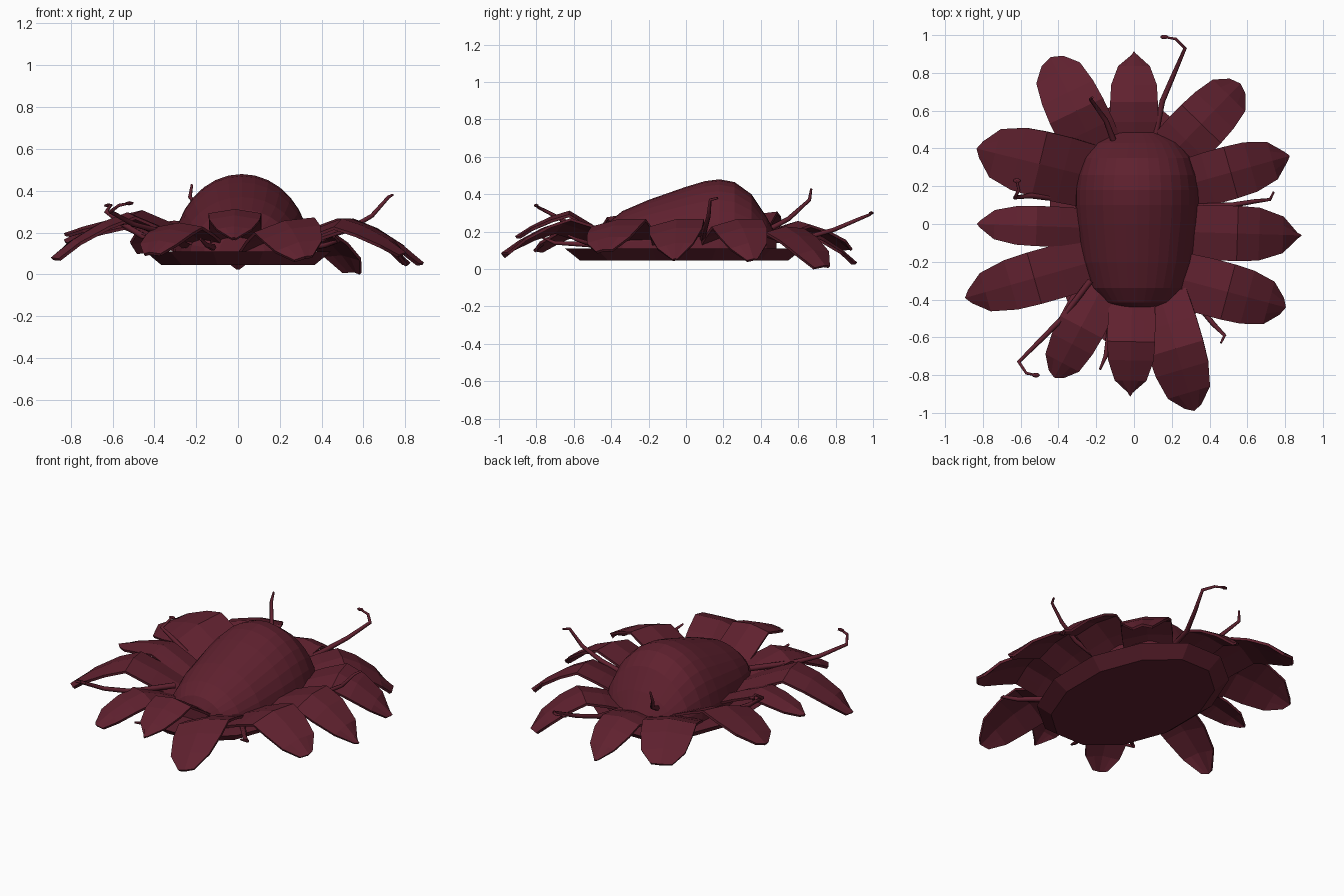
import bpy
import bmesh
import math
from mathutils import Vector

cube = bpy.data.objects.get("Cube")
if cube:
    bpy.data.objects.remove(cube, do_unlink=True)

maroon = bpy.data.materials.new("dark_maroon")
maroon.use_nodes = True
colour = (0.115, 0.015, 0.028, 1)
maroon.diffuse_color = colour
maroon.node_tree.nodes["Principled BSDF"].inputs["Base Color"].default_value = colour


def add_object(name, data):
    data.materials.append(maroon)
    obj = bpy.data.objects.new(name, data)
    bpy.context.scene.collection.objects.link(obj)
    return obj


def loft(name, rows, closed=False, caps=False):
    """Skin a list of point rows with quads."""
    bm = bmesh.new()
    rings = [[bm.verts.new(p) for p in row] for row in rows]
    count = len(rings[0])
    for a, b in zip(rings, rings[1:]):
        for i in range(count if closed else count - 1):
            j = (i + 1) % count
            bm.faces.new((a[i], a[j], b[j], b[i]))
    if caps:
        bm.faces.new(rings[0])
        bm.faces.new(rings[-1])
    bmesh.ops.recalc_face_normals(bm, faces=bm.faces)
    mesh = bpy.data.meshes.new(name)
    bm.to_mesh(mesh)
    bm.free()
    return add_object(name, mesh)


# Flared base plate
def plate_ring(rx, ry, z, sides=12):
    angles = [math.tau * (i + 0.5) / sides for i in range(sides)]
    return [(rx * math.cos(a), ry * math.sin(a) - 0.01, z) for a in angles]


loft("base_plate", [plate_ring(0.38, 0.575, 0.045), plate_ring(0.46, 0.66, 0.11)],
     closed=True, caps=True)

# Domed body: y, half width, top height
stations = [
    (-0.44, 0.11, 0.20), (-0.415, 0.18, 0.25), (-0.34, 0.245, 0.31),
    (-0.20, 0.29, 0.37), (0.0, 0.32, 0.44), (0.10, 0.328, 0.47),
    (0.18, 0.328, 0.48), (0.26, 0.318, 0.465), (0.35, 0.29, 0.40),
    (0.43, 0.23, 0.28), (0.485, 0.13, 0.18),
]


def arch(y, half, top, steps=16, bottom=0.1):
    angles = [math.pi * i / steps for i in range(steps + 1)]
    return [(0.018 + half * math.cos(a), y, bottom + (top - bottom) * math.sin(a))
            for a in angles]


loft("domed_body", [arch(*s) for s in stations], closed=True, caps=True)

# Petals: base xy, tip xyz, peak height, width, roll, tip bluntness
petals = {
    "back": ((0, 0.42), (0, 0.91, 0.03), 0.2, 0.25, 0, 0.08),
    "back_left": ((0.18, 0.35), (0.56, 0.74, 0.015), 0.22, 0.29, 0.01, 0.4),
    "left_rear": ((0.25, 0.2), (0.82, 0.36, 0.05), 0.26, 0.28, 0.02, 0.2),
    "left_middle": ((0.26, -0.04), (0.885, -0.06, 0.05), 0.26, 0.29, 0.02, 0.08),
    "left_front": ((0.24, -0.29), (0.8, -0.44, 0.10), 0.26, 0.3, 0.02, 0.3),
    "front_left": ((0.14, -0.38), (0.32, -0.985, 0.08), 0.25, 0.3, 0.035, 0.3),
    "front": ((-0.01, -0.38), (-0.02, -0.91, 0.17), 0.305, 0.25, 0, 0.08),
    "front_right": ((-0.16, -0.32), (-0.42, -0.81, 0.1), 0.24, 0.25, 0, 0.35),
    "right_front": ((-0.22, -0.2), (-0.89, -0.39, 0.075), 0.29, 0.28, 0, 0.25),
    "right_middle": ((-0.25, -0.02), (-0.83, 0, 0.19), 0.27, 0.21, 0, 0.2),
    "right_rear": ((-0.22, 0.25), (-0.83, 0.4, 0.16), 0.28, 0.35, -0.04, 0.25),
    "back_right": ((-0.19, 0.36), (-0.44, 0.88, 0.11), 0.25, 0.31, 0, 0.4),
}


def add_petal(name, base, tip, peak, width, roll, blunt):
    start, end = Vector(base), Vector(tip[:2])
    axis = end - start
    side = axis.normalized().orthogonal()
    drop = peak - tip[2]
    profile = [(0, 0.95, 0.15), (0.25, 1, 0.5 * peak + 0.085), (0.46, 1, peak),
               (0.64, 0.96, tip[2] + 0.78 * drop),
               (0.84, 0.62 + 0.5 * blunt, tip[2] + 0.4 * drop), (1, blunt, tip[2])]
    rows = []
    for t, spread, z in profile:
        row = []
        for u in (-1, -0.5, 0, 0.5, 1):
            # The last row is drawn back from the middle to make a point
            along = t - 0.04 * abs(u) * (t == 1)
            p = start + axis * along + side * (u * width * spread / 2)
            row.append((p.x, p.y, z - 0.02 * spread * abs(u) + roll * u * spread))
        rows.append(row)
    obj = loft(name + "_petal", rows)
    solid = obj.modifiers.new("thickness", "SOLIDIFY")
    solid.thickness = 0.015
    solid.offset = 0


for name, spec in petals.items():
    add_petal(name, *spec)

# Curling tendrils between the petals
tendrils = {
    "back": [(0.11, 0.45, 0.15), (0.15, 0.65, 0.17), (0.21, 0.79, 0.21),
             (0.27, 0.93, 0.27), (0.22, 0.98, 0.29), (0.16, 0.99, 0.3)],
    "left": [(0.3, 0.09, 0.15), (0.52, 0.1, 0.21), (0.64, 0.12, 0.28),
             (0.72, 0.13, 0.37), (0.74, 0.17, 0.38)],
    "back_right": [(-0.1, 0.42, 0.2), (-0.15, 0.55, 0.27),
                   (-0.23, 0.66, 0.37), (-0.22, 0.67, 0.43)],
    "right": [(-0.45, 0.14, 0.18), (-0.55, 0.15, 0.24), (-0.63, 0.14, 0.3),
              (-0.61, 0.18, 0.33), (-0.62, 0.23, 0.33)],
    "front_right": [(-0.23, -0.3, 0.21), (-0.39, -0.51, 0.21), (-0.5, -0.62, 0.24),
                    (-0.61, -0.73, 0.3), (-0.57, -0.79, 0.33), (-0.52, -0.8, 0.34)],
    "front": [(-0.12, -0.5, 0.13), (-0.15, -0.7, 0.14), (-0.18, -0.77, 0.17)],
    "front_left": [(0.3, -0.38, 0.12), (0.42, -0.53, 0.14), (0.48, -0.59, 0.16),
                   (0.46, -0.63, 0.18)],
}
for name, points in tendrils.items():
    curve = bpy.data.curves.new(name + "_tendril", "CURVE")
    curve.dimensions = "3D"
    curve.bevel_depth = 0.017
    curve.bevel_resolution = 1
    curve.use_fill_caps = True
    spline = curve.splines.new("POLY")
    spline.points.add(len(points) - 1)
    for i, p in enumerate(points):
        spline.points[i].co = (*p, 1)
        spline.points[i].radius = 1 - 0.65 * i / (len(points) - 1)
    add_object(name + "_tendril", curve)

# Small bud leaves at the tendril ends
for name in ("back", "right", "front_right"):
    bm = bmesh.new()
    bmesh.ops.create_icosphere(bm, subdivisions=1, radius=0.02)
    bmesh.ops.scale(bm, vec=(1.2, 0.7, 0.5), verts=bm.verts)
    bmesh.ops.translate(bm, vec=tendrils[name][-1], verts=bm.verts)
    mesh = bpy.data.meshes.new(name + "_bud")
    bm.to_mesh(mesh)
    bm.free()
    add_object(name + "_bud", mesh)
